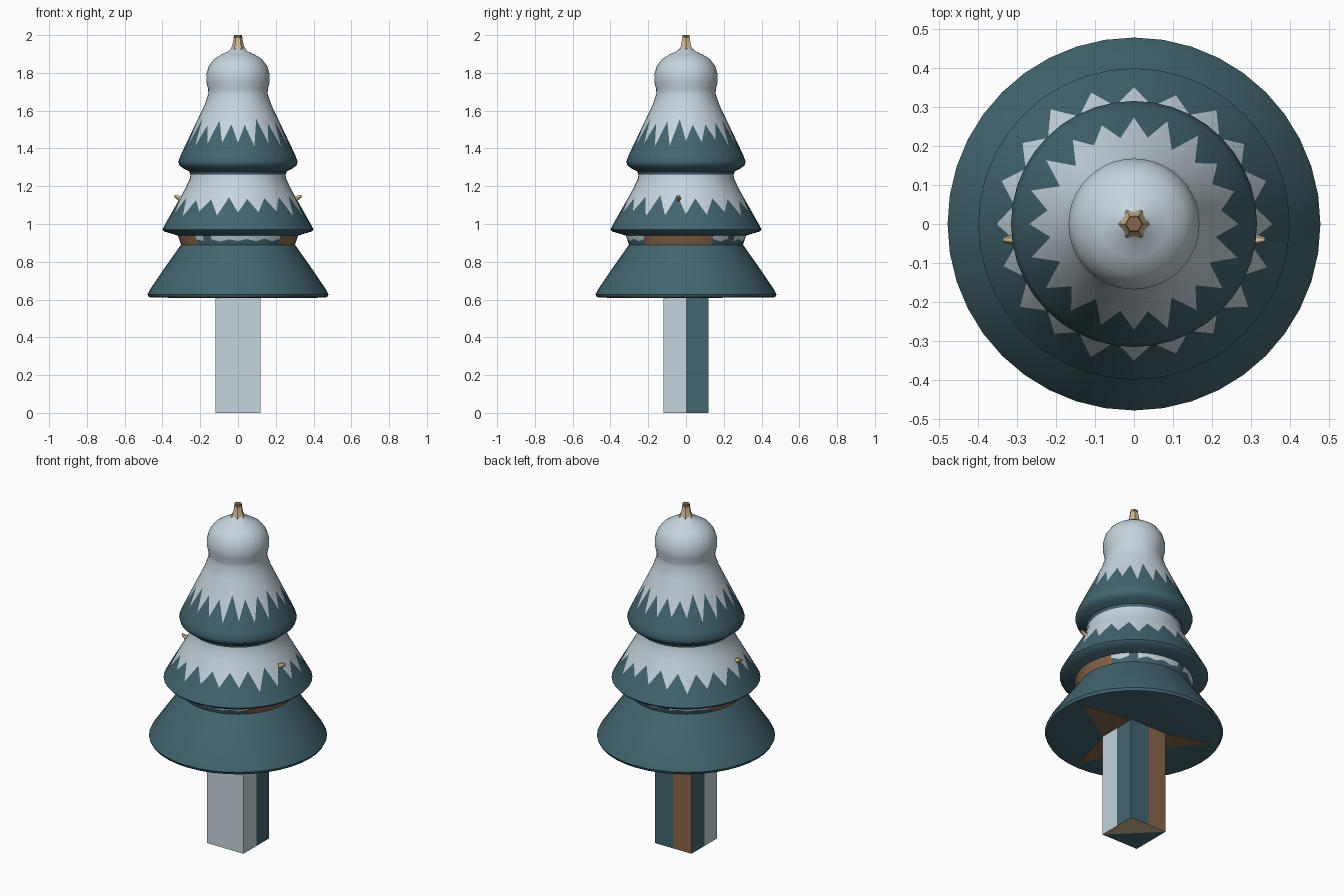
import bpy, bmesh, math, random
from mathutils import Vector

if "Cube" in bpy.data.objects:
    bpy.data.objects.remove(bpy.data.objects["Cube"])

random.seed(4)
N = 40  # sides of the foliage; every second one carries an icicle of snow


def mat(name, rgb):
    m = bpy.data.materials.new(name)
    m.diffuse_color = (*rgb, 1)
    m.use_nodes = True
    m.node_tree.nodes["Principled BSDF"].inputs["Base Color"].default_value = m.diffuse_color
    return m


MATS = [mat("pine_teal", (0.055, 0.13, 0.16)), mat("snow", (0.56, 0.66, 0.72)),
        mat("bark_brown", (0.25, 0.13, 0.07)), mat("pale_wood", (0.62, 0.49, 0.30))]
TEAL, SNOW, BROWN, PALE = range(4)


def finish(name, bm, angle=40):
    bmesh.ops.recalc_face_normals(bm, faces=bm.faces)
    me = bpy.data.meshes.new(name)
    bm.to_mesh(me)
    bm.free()
    for m in MATS:
        me.materials.append(m)
    ob = bpy.data.objects.new(name, me)
    bpy.context.collection.objects.link(ob)
    bpy.ops.object.select_all(action='DESELECT')
    bpy.context.view_layer.objects.active = ob
    ob.select_set(True)
    if angle:
        bpy.ops.object.shade_smooth_by_angle(angle=math.radians(angle))
    return ob


def lathe(name, profile, n=N, rule=None, angle=40, cap=None):
    """Turn (radius, z, colour of band below, tooth height) points about z."""
    bm = bmesh.new()
    rings = []
    for k, (r, z, c, tooth) in enumerate(profile):
        ring = []
        for i in range(n):
            rr, zz = r, z
            if tooth:  # zigzag ring that slides along the cone
                zz += (1 if i % 2 else -1) * tooth * random.uniform(0.55, 1.15)
                (r0, z0), (r1, z1) = profile[k - 1][:2], profile[k + 1][:2]
                rr = r0 + (r1 - r0) * (zz - z0) / (z1 - z0)
            a = 2 * math.pi * i / n
            ring.append(bm.verts.new((rr * math.cos(a), rr * math.sin(a), zz)))
        rings.append(ring)
    for k in range(len(rings) - 1):
        up, lo = rings[k], rings[k + 1]
        for i in range(n):
            j = (i + 1) % n
            f = bm.faces.new((up[i], lo[i], lo[j], up[j]))
            f.material_index = profile[k][2]
            if rule:
                f.material_index = rule(f.calc_center_median(), f.material_index)
    if cap is not None:
        bm.faces.new(rings[0]).material_index = cap
    return finish(name, bm, angle)


# Top tier with its rounded snow cap
lathe("top_tier", [
    (0.022, 1.94, SNOW, 0), (0.05, 1.915, SNOW, 0), (0.088, 1.898, SNOW, 0),
    (0.128, 1.872, SNOW, 0), (0.155, 1.835, SNOW, 0), (0.168, 1.79, SNOW, 0),
    (0.167, 1.75, SNOW, 0), (0.158, 1.715, SNOW, 0), (0.157, 1.69, SNOW, 0),
    (0.177, 1.63, SNOW, 0), (0, 1.485, TEAL, 0.066), (0.303, 1.365, TEAL, 0),
    (0.316, 1.33, TEAL, 0), (0.31, 1.31, TEAL, 0), (0.287, 1.293, TEAL, 0),
    (0.258, 1.278, TEAL, 0), (0.252, 1.262, TEAL, 0)])

# Middle tier
lathe("middle_tier", [
    (0.252, 1.262, SNOW, 0), (0.255, 1.24, SNOW, 0), (0.278, 1.19, SNOW, 0),
    (0, 1.095, TEAL, 0.05), (0.382, 1.005, TEAL, 0), (0.4, 0.972, TEAL, 0),
    (0.39, 0.96, TEAL, 0), (0.355, 0.95, TEAL, 0), (0.318, 0.938, TEAL, 0)])


# Bottom tier: ragged snow line at the neck, bare bark at both sides
def neck_colour(p, c):
    if p.z > 0.885 and abs(p.x) > 0.2 and abs(p.y + 0.05) < 0.17:
        return BROWN
    if c == SNOW and random.random() < 0.12:
        return TEAL
    return c


lathe("bottom_tier", [
    (0.318, 0.938, SNOW, 0), (0, 0.914, TEAL, 0.007), (0.302, 0.89, TEAL, 0),
    (0.39, 0.765, TEAL, 0), (0.468, 0.65, TEAL, 0), (0.479, 0.628, TEAL, 0),
    (0.472, 0.613, TEAL, 0), (0.45, 0.61, TEAL, 0), (0.02, 0.61, TEAL, 0)],
    rule=neck_colour)

# Bark wedges on the underside, spreading from the trunk
bm = bmesh.new()
T = 0.118
for a, b, tip in (((T, T), (T, -T), (0.42, 0.07)),
                  ((-T, T), (-T, -T), (-0.37, 0.19)),
                  ((T, -T), (-T, -T), (0.035, -0.42))):
    f = bm.faces.new([bm.verts.new((*p, 0.607)) for p in (a, b, tip)])
    if f.normal.z > 0 or (Vector(b) - Vector(a)).cross(Vector(tip) - Vector(a)) > 0:
        f.normal_flip()
    f.material_index = BROWN
    res = bmesh.ops.extrude_face_region(bm, geom=[f])
    for v in res["geom"]:
        if isinstance(v, bmesh.types.BMVert):
            v.co.z += 0.005
finish("underside_wedges", bm, 0)

# Square trunk, split down the middle of its sides for its colours
bm = bmesh.new()
bmesh.ops.create_cube(bm, size=1)
for v in bm.verts:
    v.co = (v.co.x * 0.24, v.co.y * 0.24, (v.co.z + 0.5) * 0.62)
for normal in ((1, 0, 0), (0, 1, 0), (1, 1, 0)):
    bmesh.ops.bisect_plane(bm, geom=bm.verts[:] + bm.edges[:] + bm.faces[:],
                           plane_co=(0, 0, 0), plane_no=normal)
for f in bm.faces:
    f.normal_update()
    c = f.calc_center_median()
    if f.normal.z < -0.5:
        f.material_index = PALE if c.x + c.y > 0 else TEAL
    elif f.normal.y > 0.5:
        f.material_index = BROWN if c.x < 0 else TEAL
    else:
        f.material_index = TEAL if c.y > 0 else SNOW
finish("trunk", bm, 30)

# Bare tip of the stem
lathe("stem_tip", [(0.021, 2.0, BROWN, 0), (0.023, 1.985, PALE, 0),
                   (0.03, 1.945, PALE, 0), (0.045, 1.915, PALE, 0)],
      n=6, cap=BROWN)

# Small twig stubs poking through the middle tier
for side in (-1, 1):
    bm = bmesh.new()
    bmesh.ops.create_cone(bm, cap_ends=True, segments=6, radius1=0.032,
                          radius2=0.008, depth=0.07)
    for v in bm.verts:
        x, y, z = v.co
        v.co = (side * (0.302 + z), y * 0.8 - 0.04, 1.13 + x + z * 0.5)
    for f in bm.faces:
        f.material_index = PALE
    finish("twig_stub_right" if side > 0 else "twig_stub_left", bm)
